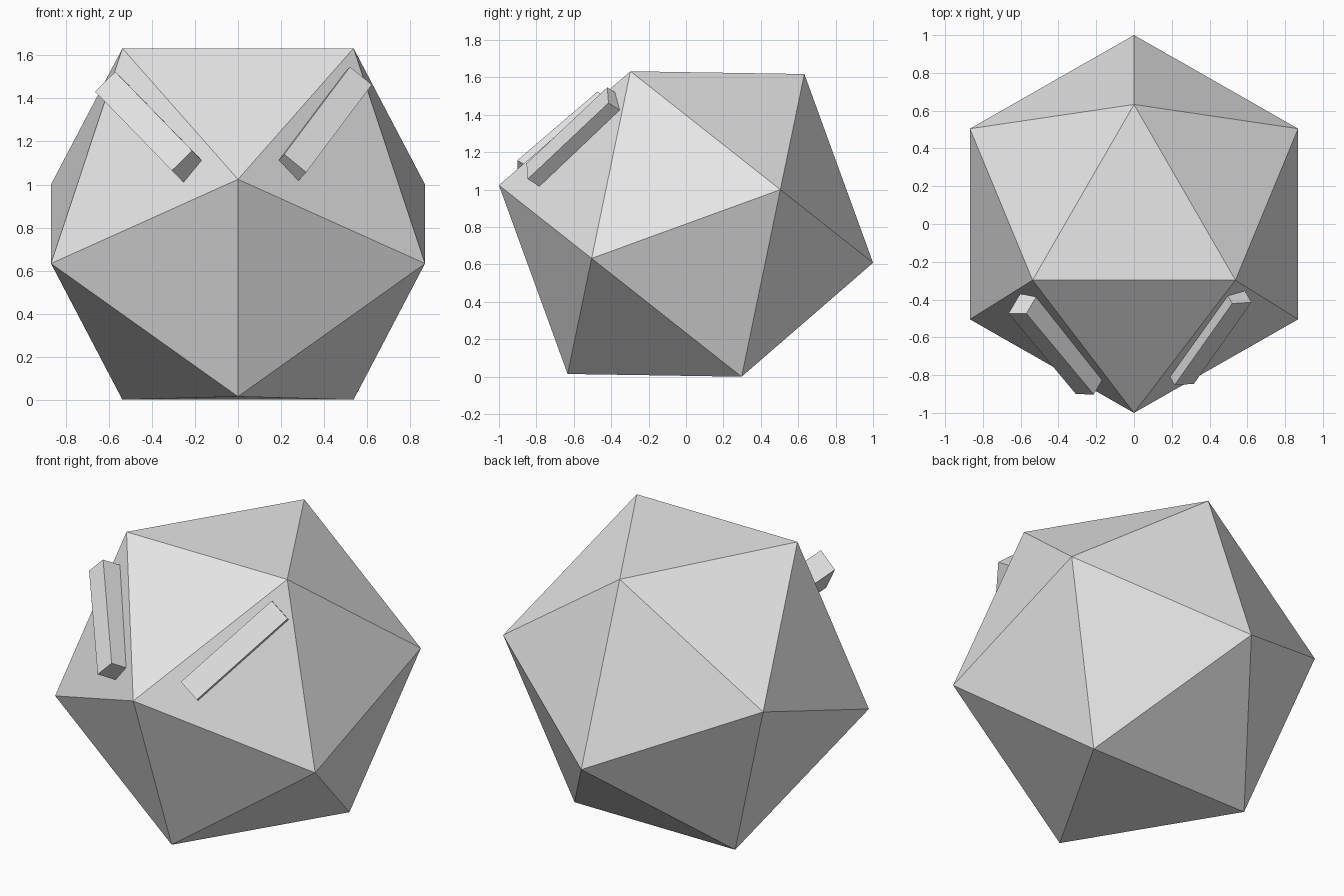
import bpy
import bmesh
import math
from mathutils import Matrix, Vector

cube = bpy.data.objects.get("Cube")
if cube:
    bpy.data.objects.remove(cube, do_unlink=True)

# Single grey material
grey = bpy.data.materials.new("light_grey")
grey.use_nodes = True
color = (0.8, 0.8, 0.8, 1)
grey.diffuse_color = color
grey.node_tree.nodes["Principled BSDF"].inputs["Base Color"].default_value = color


def finish(name, bm):
    bmesh.ops.recalc_face_normals(bm, faces=bm.faces)
    mesh = bpy.data.meshes.new(name)
    bm.to_mesh(mesh)
    bm.free()
    mesh.materials.append(grey)
    obj = bpy.data.objects.new(name, mesh)
    bpy.context.collection.objects.link(obj)
    return obj


# Body: icosahedron hulled from three golden rectangles, tipped backwards
SHORT = 0.537
LONG = SHORT * (1 + math.sqrt(5)) / 2
TILT = math.radians(20)
CENTRE_Z = LONG * math.cos(TILT)

bm = bmesh.new()
for a in (-SHORT, SHORT):
    for b in (-LONG, LONG):
        for corner in ((a, 0, b), (b, a, 0), (0, b, a)):
            bm.verts.new(corner)
bmesh.ops.convex_hull(bm, input=bm.verts)
bm.transform(Matrix.Translation((0, 0, CENTRE_Z)) @ Matrix.Rotation(TILT, 4, "X"))
finish("body", bm)


# Brows: square bars half sunk in the two upper front faces
def brow(name, corner, along, across, length=0.667, thick=0.132):
    """corner: upper outer-face corner; along: to the lower end; across: over the face."""
    u = Vector(along).normalized()
    v = Vector(across)
    v = (v - u * v.dot(u)).normalized()
    inward = u.cross(v)
    if inward.y < 0:
        inward.negate()
    axes = Matrix((u * length, v * thick, inward * thick)).transposed().to_4x4()
    bm = bmesh.new()
    bmesh.ops.create_cube(bm, size=1, matrix=Matrix.Translation((0.5, 0.5, 0.5)))
    bm.transform(Matrix.Translation(corner) @ axes)
    finish(name, bm)


brow("right_brow", (-0.57, -0.474, 1.524), (0.357, -0.428, -0.367), (-0.093, 0, -0.093))
brow("left_brow", (0.52, -0.421, 1.547), (-0.306, -0.433, -0.408), (0.1, 0.005, -0.084))
